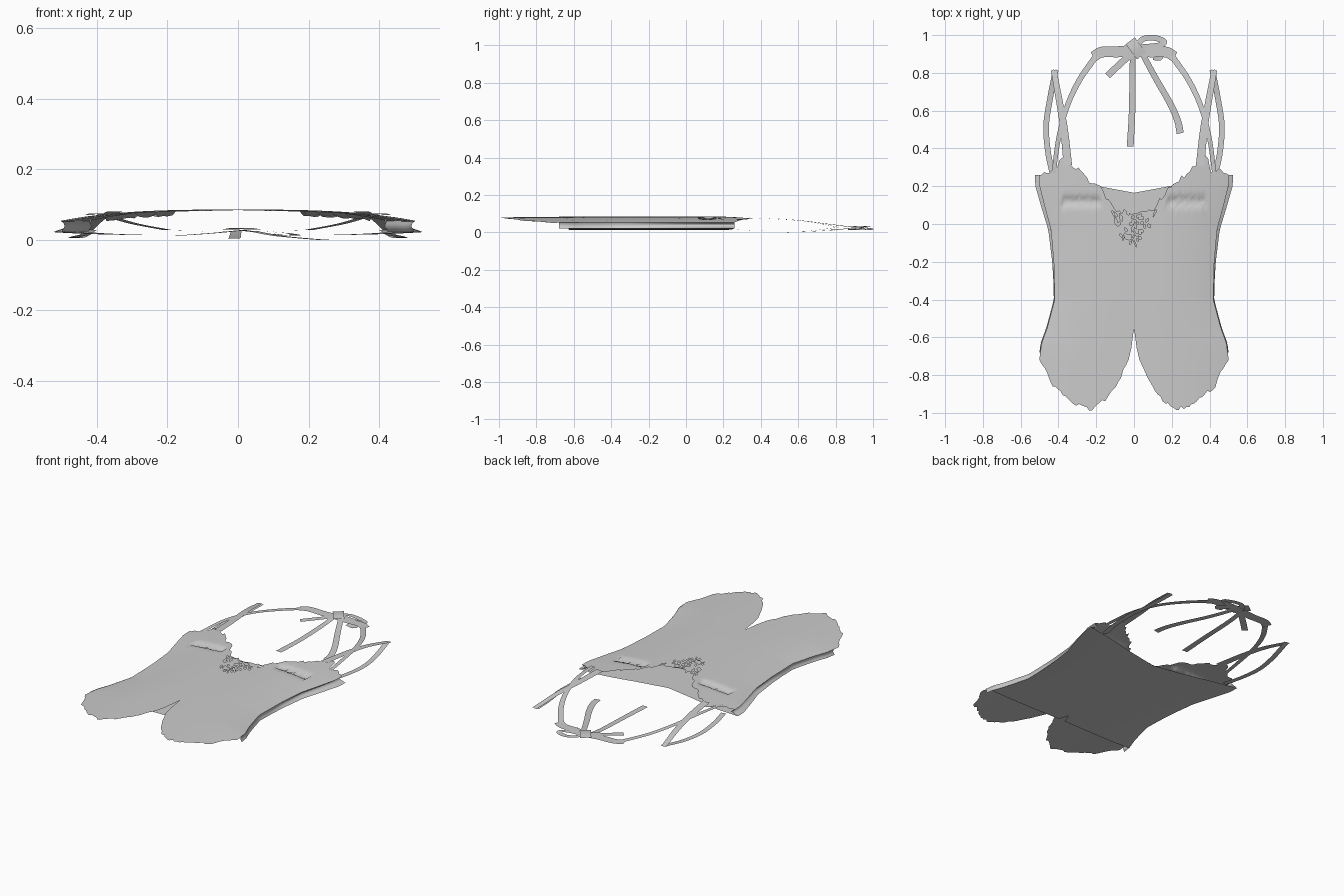
import bpy, bmesh, math, random
from mathutils import Vector

if "Cube" in bpy.data.objects:
    bpy.data.objects.remove(bpy.data.objects["Cube"])

random.seed(4)


def lerp_table(t, pts):
    for (a, ya), (b, yb) in zip(pts, pts[1:]):
        if t <= b:
            return ya + (yb - ya) * max(0, (t - a) / (b - a))
    return pts[-1][1]


def sheet(name, nu, nv, fn, flip=False, hole=None):
    """Grid surface from fn(u, v), u and v in 0..1."""
    bm = bmesh.new()
    rows = [[bm.verts.new(fn(i / nu, j / nv)) for i in range(nu + 1)] for j in range(nv + 1)]
    for j in range(nv):
        for i in range(nu):
            q = [rows[j][i], rows[j][i + 1], rows[j + 1][i + 1], rows[j + 1][i]]
            if hole and hole(sum((p.co for p in q), Vector()) / 4):
                continue
            f = bm.faces.new(q[::-1] if flip else q)
            f.smooth = True
    me = bpy.data.meshes.new(name)
    bm.to_mesh(me)
    bm.free()
    ob = bpy.data.objects.new(name, me)
    bpy.context.collection.objects.link(ob)
    return ob


def ribbon(name, pts, w0, w1=None, mirror=False):
    """Flat cloth strip along a smooth path of points."""
    w1 = w1 or w0
    for s in ((1, -1) if mirror else (1,)):
        p = [Vector((s * x, y, z)) for x, y, z in pts]
        p = [2 * p[0] - p[1]] + p + [2 * p[-1] - p[-2]]
        n = len(pts) - 1

        def at(t):
            k = min(int(t * n), n - 1)
            f = t * n - k
            a, b, c, d = p[k:k + 4]
            return .5 * (2 * b + (c - a) * f + (2 * a - 5 * b + 4 * c - d) * f * f
                         + (3 * b - a - 3 * c + d) * f ** 3)

        def fn(u, v):
            d = at(min(1, v + .01)) - at(max(0, v - .01))
            side = Vector((d.y, -d.x, 0)).normalized()
            return at(v) + side * (u - .5) * (w0 + (w1 - w0) * v)
        sheet(name + ("" if not mirror else "_right" if s > 0 else "_left"), 1, n * 6, fn)


WIDTH = [(-1, .5), (-.71, .5), (-.63, .49), (-.55, .46), (-.4, .42), (-.2, .425),
         (-.03, .44), (.1, .475), (.2, .5), (.3, .505)]
HEM = [(0, -.55), (.04, -.7), (.16, -.83), (.28, -.92), (.45, -.985), (.6, -.96),
       (.86, -.86), (.92, -.78), (1, -.715)]
NECK = [(0, .05), (.22, .08), (.36, .19), (.5, .24), (.65, .32), (.76, .365),
        (.8, .29), (.9, .285), (1, .27)]
BACK_HEM = [(0, -.56), (.04, -.62), (1, -.63)]
BACK_NECK = [(0, .165), (.36, .2), (.7, .24), (1, .26)]
COLS = 72
jag = [random.uniform(-.011, .011) for _ in range(COLS + 1)]


def width(y):
    return lerp_table(y, WIDTH)


def flare(y):
    return max(0, min(1, (y + .3) / .5)) * .8 + .2


def front(s, v):
    u = 2 * s - 1
    a = abs(u)
    j = jag[round(s * COLS)]
    lo, hi = lerp_table(a, HEM), lerp_table(a, NECK)
    y = lo + (j if a > .1 else 0) + (hi + j * .6 - lo) * v
    x = u * width(y)
    z = .054 + .032 * (1 - a ** 3) - .008 * max(0, -y - .4)
    if .18 < abs(x) < .38:  # crease under the bust
        z -= .018 * math.exp(-((y - .12) / .018) ** 2)
    return Vector((x, y, z))


def back(s, v):
    u = 2 * s - 1
    a = abs(u)
    lo, hi = lerp_table(a, BACK_HEM), lerp_table(a, BACK_NECK)
    y = lo + (hi - lo) * v
    return Vector((u * (width(y) + .022 * flare(y)), y, .013 + .009 * a ** 4))


# open slits in the lace below the neckline
def lace(c):
    return (abs(c.x) < .12 - max(0, .04 - c.y) * .5 and -.11 < c.y < .08
            and random.random() < .22)


# body panels
sheet("front_panel", COLS, 60, front, hole=lace)
sheet("back_panel", 48, 30, back, flip=True)

# folded side seams joining front and back
for s in (1, -1):
    def seam(u, v):
        y = -.68 + .94 * v
        w, f = width(y), flare(y)
        x = lerp_table(u, [(0, w), (.5, w - .025 * f), (1, w + .022 * f)])
        return Vector((s * x, y, .054 - .032 * u))
    sheet("side_seam_" + ("right" if s > 0 else "left"), 4, 30, seam, flip=s > 0)

# shoulder straps looping from front to back
ribbon("strap_front", [(.35, .31, .08), (.37, .5, .07), (.395, .65, .058), (.425, .815, .028)],
       .045, .03, True)
ribbon("strap_back", [(.43, .26, .015), (.455, .38, .01), (.465, .52, .006), (.445, .66, .008),
                      (.415, .815, .028)], .03, .03, True)

# halter ties, then the wide band behind the neck
ribbon("halter_tie", [(.425, .27, .07), (.4, .45, .075), (.355, .62, .063), (.29, .76, .045),
                      (.2, .89, .028)], .022, .032, True)
ribbon("neck_band", [(.215, .885, .027), (.17, .91, .026), (.08, .912, .024), (0, .92, .022)],
       .055, .06, True)

# bow: knot, loops and tails
ribbon("bow_knot", [(-.02, .97, .03), (.01, .93, .034), (.04, .89, .03)], .06)
ribbon("bow_loop_upper", [(.01, .94, .028), (.05, .98, .022), (.11, .985, .015), (.16, .965, .014),
                          (.13, .945, .02), (.03, .935, .026)], .03)
ribbon("bow_loop_lower", [(.03, .93, .025), (.1, .92, .016), (.14, .89, .012), (.1, .89, .018)], .045)
ribbon("short_tail", [(0, .91, .026), (-.06, .86, .02), (-.14, .785, .014)], .035)
ribbon("long_tail_middle", [(-.005, .92, .025), (-.008, .8, .012), (-.01, .6, .005),
                            (-.02, .41, .004)], .03, .036)
ribbon("long_tail_side", [(.04, .91, .025), (.11, .78, .012), (.19, .64, .004), (.23, .55, .001),
                          (.245, .48, 0)], .03, .038)
